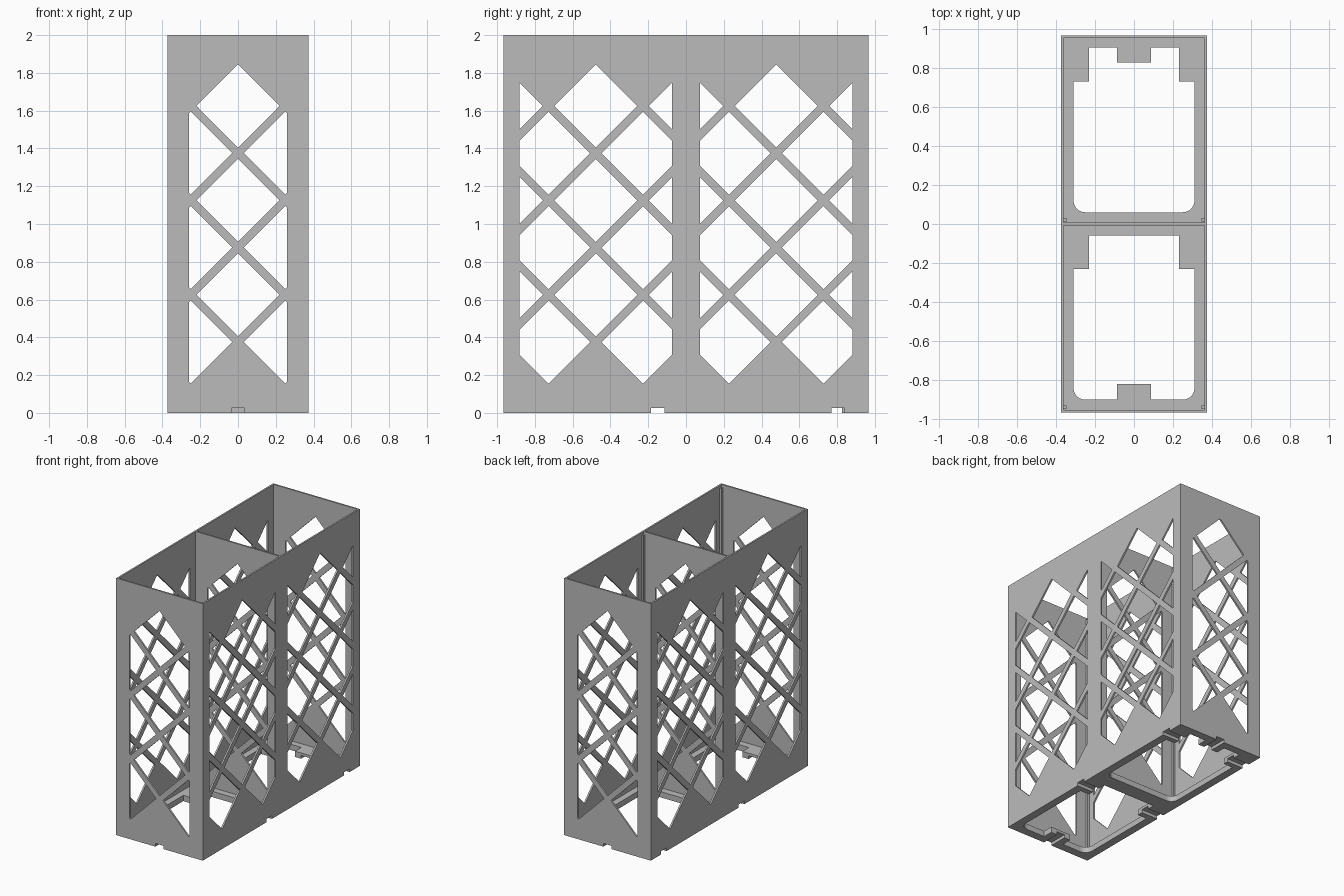
import bpy, bmesh, math
from math import radians, cos, sin

W, L, H, T = 0.373, 0.966, 2.0, 0.013     # half width, half length, height, wall
FLOOR = 0.045

cube = bpy.data.objects.get("Cube")
if cube:
    bpy.data.objects.remove(cube, do_unlink=True)

grey = bpy.data.materials.new("plain grey")
grey.use_nodes = True
GREY = (0.5, 0.5, 0.5, 1)
grey.diffuse_color = GREY
grey.node_tree.nodes["Principled BSDF"].inputs["Base Color"].default_value = GREY


def rect(u0, v0, u1, v1):
    return [(u0, v0), (u1, v0), (u1, v1), (u0, v1)]


def clip(poly, edge, side):
    """Keep the part of a polygon where side * u <= side * edge."""
    out = []
    for a, b in zip(poly, poly[1:] + poly[:1]):
        a_in, b_in = side * a[0] <= side * edge, side * b[0] <= side * edge
        if a_in:
            out.append(a)
        if a_in != b_in:
            t = (edge - a[0]) / (b[0] - a[0])
            out.append((edge, a[1] + t * (b[1] - a[1])))
    return out


def lattice(centre, half):
    """Staggered diamond openings, trimmed to a window of the given half width."""
    holes, r = [], 0.22
    for col in range(-2, 3):
        u = centre + col * 0.25
        for row in range(3):
            v = 0.625 + row * 0.5 - (0.25 if col % 2 else 0)
            p = [(u + r, v), (u, v + r), (u - r, v), (u, v - r)]
            p = clip(clip(p, centre + half, 1), centre - half, -1)
            if len(p) > 2:
                holes.append(p)
    return holes


def panel(name, loops, thick, loc, rot=(0, 0, 0)):
    """Flat plate with holes, from filled 2D outlines."""
    curve = bpy.data.curves.new(name, "CURVE")
    curve.dimensions, curve.fill_mode, curve.extrude = "2D", "BOTH", thick / 2
    for loop in loops:
        s = curve.splines.new("POLY")
        s.points.add(len(loop) - 1)
        s.use_cyclic_u = True
        for pt, (u, v) in zip(s.points, loop):
            pt.co = (u, v, 0, 1)
    tmp = bpy.data.objects.new(name + "_outline", curve)
    bpy.context.collection.objects.link(tmp)
    bpy.context.view_layer.update()
    mesh = bpy.data.meshes.new_from_object(
        tmp.evaluated_get(bpy.context.evaluated_depsgraph_get()))
    bpy.data.objects.remove(tmp, do_unlink=True)
    bm = bmesh.new()
    bm.from_mesh(mesh)
    bmesh.ops.remove_doubles(bm, verts=bm.verts, dist=1e-5)
    bmesh.ops.recalc_face_normals(bm, faces=bm.faces)
    for f in bm.faces:
        f.smooth = False
    bm.to_mesh(mesh)
    bm.free()
    mesh.materials.clear()
    mesh.materials.append(grey)
    ob = bpy.data.objects.new(name, mesh)
    ob.location, ob.rotation_euler = loc, [radians(a) for a in rot]
    bpy.context.collection.objects.link(ob)
    return ob


def boxes(name, specs):
    """One mesh made of axis-aligned boxes given as (centre, size)."""
    bm = bmesh.new()
    for c, s in specs:
        for v in bmesh.ops.create_cube(bm, size=1)["verts"]:
            v.co = [c[i] + v.co[i] * s[i] for i in range(3)]
    mesh = bpy.data.meshes.new(name)
    bm.to_mesh(mesh)
    bm.free()
    mesh.materials.append(grey)
    ob = bpy.data.objects.new(name, mesh)
    bpy.context.collection.objects.link(ob)
    return ob


# Long side walls, two lattice windows each
side_loops = [rect(-L, 0, L, H)] + lattice(-0.4775, 0.404) + lattice(0.4775, 0.404)
notched = [panel(n, side_loops, T, (s * (W - T / 2), 0, 0), (90, 0, 90))
           for n, s in (("left_wall", 1), ("right_wall", -1))]

# End walls and the divider share one lattice window
end_loops = [rect(T - W, 0, W - T, H)] + lattice(0, 0.26)
for n, y in (("front_wall", T / 2 - L), ("divider", 0), ("back_wall", L - T / 2)):
    ob = panel(n, end_loops, T, (0, y, 0), (90, 0, 0))
    if n != "divider":
        notched.append(ob)


# Floors with a rounded opening, corner blocks and a tab
def arc(y, r=0.06, n=6):
    return [(0.25 + r * cos(a), y + r * sin(a))
            for a in (radians(-90 + 90 * i / n) for i in range(n + 1))]


def mirrored(half):
    return half + [(-x, y) for x, y in reversed(half)]


back_hole = mirrored(arc(0.12) + [(0.31, 0.73), (0.23, 0.73), (0.23, 0.903),
                                  (0.088, 0.903), (0.088, 0.826)])
front_hole = mirrored([(0.088, -0.82), (0.088, -0.9)] + arc(-0.84) +
                      [(0.31, -0.23), (0.23, -0.23), (0.23, -0.058)])
for n, hole, y0, y1 in (("back_floor", back_hole, T / 2, L - T),
                        ("front_floor", front_hole, T - L, -T / 2)):
    notched.append(panel(n, [rect(T - W, y0, W - T, y1), hole], FLOOR, (0, 0, FLOOR / 2)))

# Connector slots cut through the foot of the walls, blocks and tabs
slots = boxes("slot_cutter",
              [((s * 0.31, y, 0), (0.2, 0.07, 0.05)) for s in (-1, 1) for y in (-0.15, 0.805)] +
              [((0, s * 0.9, 0), (0.07, 0.2, 0.05)) for s in (-1, 1)])
slots.hide_render = True
slots.hide_viewport = True
slots.display_type = "WIRE"
for ob in notched:
    m = ob.modifiers.new("slots", "BOOLEAN")
    m.object, m.operation, m.solver = slots, "DIFFERENCE", "EXACT"

# Thin posts in the front corners of both compartments
boxes("corner_posts", [((s * 0.353, y, H / 2), (0.016, 0.018, H - 0.04))
                       for s in (-1, 1) for y in (0.021, -0.938)])
